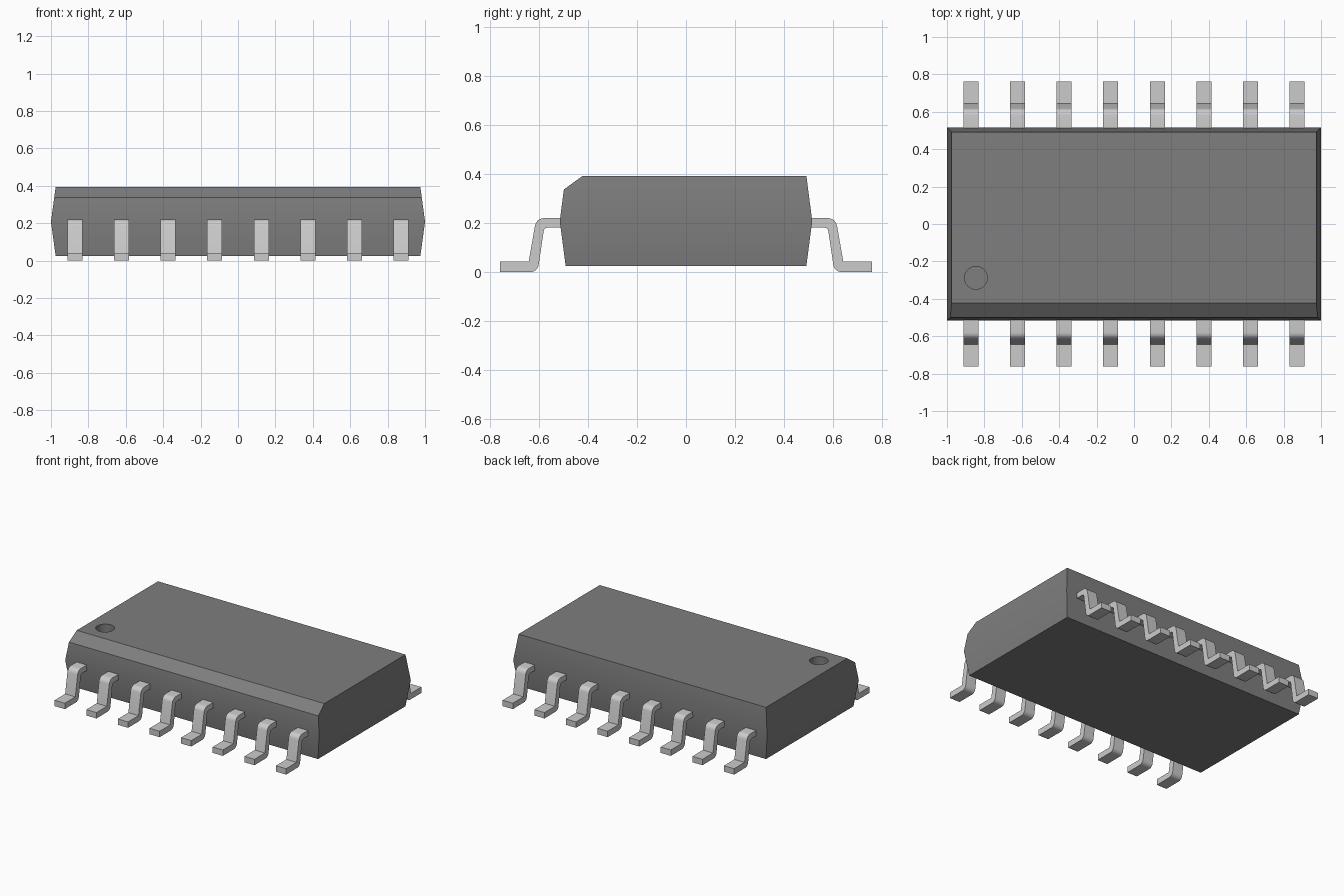
import bpy, bmesh, math
from mathutils import Vector

if "Cube" in bpy.data.objects:
    bpy.data.objects.remove(bpy.data.objects["Cube"], do_unlink=True)


def material(name, value):
    m = bpy.data.materials.new(name)
    m.use_nodes = True
    colour = (value, value, value, 1)
    m.diffuse_color = colour
    bsdf = next(n for n in m.node_tree.nodes if n.type == 'BSDF_PRINCIPLED')
    bsdf.inputs["Base Color"].default_value = colour
    return m


def make_object(name, bm, mat):
    bmesh.ops.recalc_face_normals(bm, faces=bm.faces)
    mesh = bpy.data.meshes.new(name)
    bm.to_mesh(mesh)
    bm.free()
    mesh.materials.append(mat)
    ob = bpy.data.objects.new(name, mesh)
    bpy.context.collection.objects.link(ob)
    return ob


def activate(ob):
    bpy.ops.object.select_all(action='DESELECT')
    ob.select_set(True)
    bpy.context.view_layer.objects.active = ob


def smooth(ob):
    activate(ob)
    bpy.ops.object.shade_smooth_by_angle(angle=math.radians(30))


def arc(cy, cz, r, start, end, steps=6):
    angles = [math.radians(start + (end - start) * i / steps) for i in range(steps + 1)]
    return [(cy + r * math.cos(a), cz + r * math.sin(a)) for a in angles]


plastic = material("dark grey plastic", 0.21)
metal = material("pale grey metal", 0.6)

# Package body: three stacked rectangles, widest at the parting line
bm = bmesh.new()
rings = []
for hx, hy, z in ((0.975, 0.492, 0.025), (1.0, 0.516, 0.208), (0.975, 0.492, 0.393)):
    rings.append([bm.verts.new((sx * hx, sy * hy, z))
                  for sx, sy in ((-1, -1), (1, -1), (1, 1), (-1, 1))])
for lower, upper in zip(rings, rings[1:]):
    for i in range(4):
        j = (i + 1) % 4
        bm.faces.new((lower[i], lower[j], upper[j], upper[i]))
bm.faces.new(rings[0][::-1])
bm.faces.new(rings[-1])

# Chamfer along the front top edge
cut = bmesh.ops.bisect_plane(
    bm, geom=bm.verts[:] + bm.edges[:] + bm.faces[:],
    plane_co=Vector((0, -0.422, 0.393)), plane_no=Vector((0, -0.058, 0.080)),
    clear_outer=True)
bmesh.ops.holes_fill(bm, edges=[e for e in bm.edges if e.is_boundary], sides=0)
body = make_object("package_body", bm, plastic)

# Round orientation hole in the top
bm = bmesh.new()
bmesh.ops.create_cone(bm, cap_ends=True, segments=32, radius1=0.061, radius2=0.061, depth=0.2)
cutter = make_object("hole_cutter", bm, plastic)
cutter.location = (-0.845, -0.288, 0.393)
cutter.hide_render = True
mod = body.modifiers.new("orientation_hole", 'BOOLEAN')
mod.operation = 'DIFFERENCE'
mod.solver = 'EXACT'
mod.object = cutter
activate(body)
bpy.ops.object.modifier_apply(modifier=mod.name)
bpy.data.objects.remove(cutter, do_unlink=True)
smooth(body)

# Bent lead: side profile extruded across its width
profile = ([(0.48, 0.22)] + arc(0.58, 0.182, 0.038, 90, 10)
           + [(0.643, 0.042), (0.761, 0.042), (0.761, 0.0)]
           + arc(0.635, 0.033, 0.033, 270, 190)
           + arc(0.565, 0.164, 0.017, 10, 90) + [(0.48, 0.181)])
bm = bmesh.new()
side = bm.faces.new([bm.verts.new((-0.04, y, z)) for y, z in profile])
extruded = bmesh.ops.extrude_face_region(bm, geom=[side], use_keep_orig=True)
bmesh.ops.translate(bm, vec=(0.08, 0, 0),
                    verts=[v for v in extruded["geom"] if isinstance(v, bmesh.types.BMVert)])
lead = make_object("back_lead_1", bm, metal)
smooth(lead)

# Two rows of eight leads sharing one mesh
for row, turn in (("back", 0), ("front", math.pi)):
    for i in range(8):
        if row == "back" and i == 0:
            ob = lead
        else:
            ob = bpy.data.objects.new(f"{row}_lead_{i + 1}", lead.data)
            bpy.context.collection.objects.link(ob)
        ob.location.x = (i - 3.5) * 0.249
        ob.rotation_euler.z = turn
